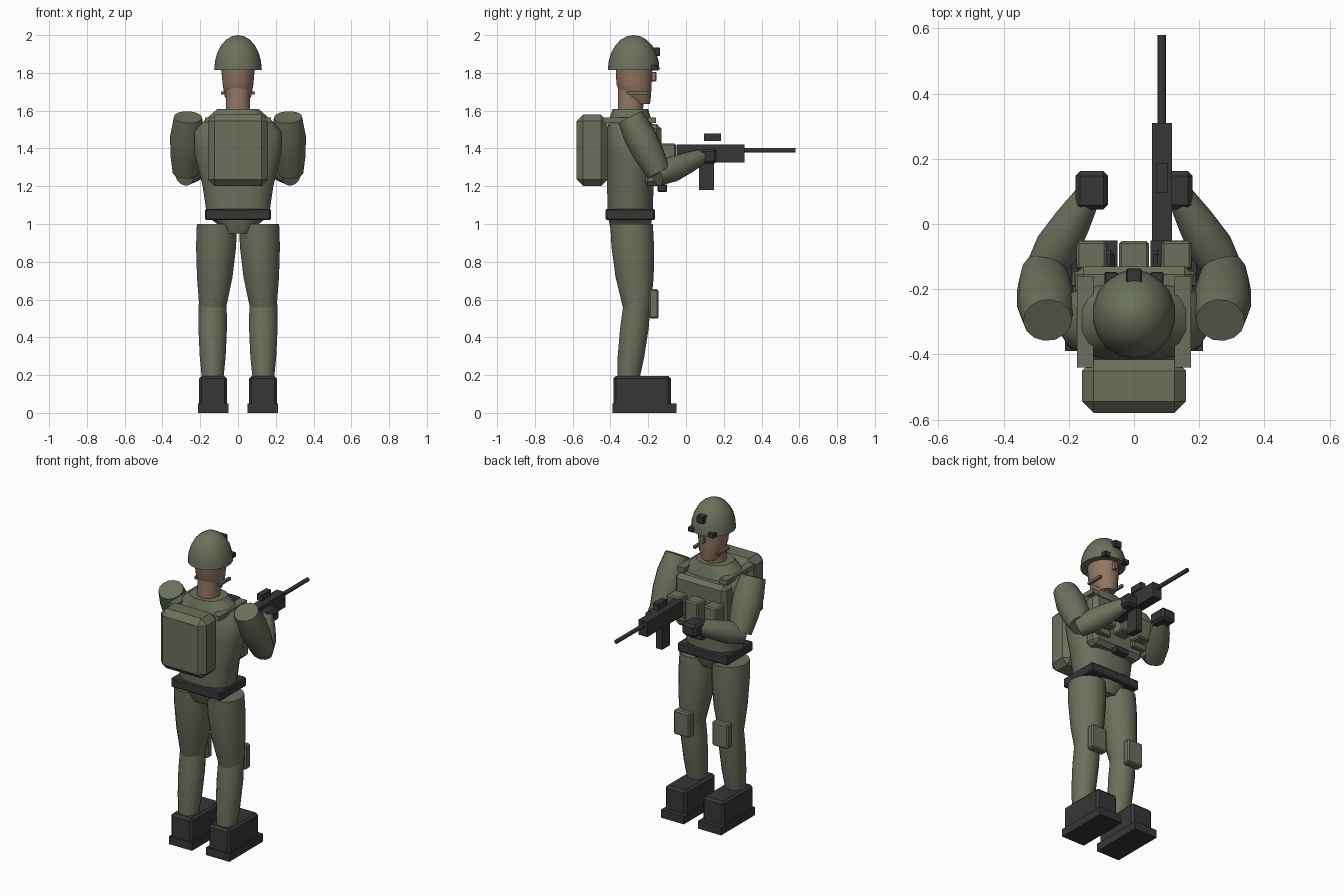
import bpy, bmesh, math
from mathutils import Vector, Matrix

if "Cube" in bpy.data.objects:
    bpy.data.objects.remove(bpy.data.objects["Cube"])


def material(name, rgb):
    m = bpy.data.materials.new(name)
    m.diffuse_color = (*rgb, 1)
    m.use_nodes = True
    m.node_tree.nodes["Principled BSDF"].inputs["Base Color"].default_value = m.diffuse_color
    return m


GREEN = material("olive cloth", (0.145, 0.163, 0.108))
DARK = material("dark gear", (0.037, 0.037, 0.039))
SKIN = material("skin", (0.29, 0.185, 0.125))


def finish(name, bm, mat, smooth=None):
    bmesh.ops.recalc_face_normals(bm, faces=bm.faces)
    me = bpy.data.meshes.new(name)
    bm.to_mesh(me)
    bm.free()
    ob = bpy.data.objects.new(name, me)
    bpy.context.collection.objects.link(ob)
    me.materials.append(mat)
    if smooth:
        bpy.ops.object.select_all(action='DESELECT')
        ob.select_set(True)
        bpy.context.view_layer.objects.active = ob
        bpy.ops.object.shade_smooth_by_angle(angle=math.radians(smooth))
    return ob


def box(name, x, y, z, mat, bevel=0.0):
    """Box from (min, max) ranges with chamfered edges."""
    bm = bmesh.new()
    bmesh.ops.create_cube(bm, size=1)
    for v in bm.verts:
        v.co = [(a + b) / 2 + c * (b - a) for c, (a, b) in zip(v.co, (x, y, z))]
    if bevel:
        bmesh.ops.bevel(bm, geom=bm.edges[:], offset=bevel, segments=1,
                        affect='EDGES', profile=0.5)
    return finish(name, bm, mat)


def skin_rings(bm, rings):
    loops = [[bm.verts.new(p) for p in r] for r in rings]
    n = len(loops[0])
    for a, b in zip(loops, loops[1:]):
        for i in range(n):
            bm.faces.new((a[i], a[(i + 1) % n], b[(i + 1) % n], b[i]))
    bm.faces.new(loops[0])
    bm.faces.new(loops[-1])


def loft(name, rows, mat, sides=16, power=1.0, smooth=40):
    """Stack of ovals, each row is (z, centre x, centre y, radius x, radius y)."""
    def sp(v):
        return math.copysign(abs(v) ** power, v)
    bm = bmesh.new()
    angles = [math.tau * (i + 0.5) / sides for i in range(sides)]
    skin_rings(bm, [[(cx + rx * sp(math.cos(a)), cy + ry * sp(math.sin(a)), z)
                     for a in angles] for z, cx, cy, rx, ry in rows])
    return finish(name, bm, mat, smooth)


def limb(name, start, end, radii, mat, sides=14, widen=1.0):
    """Tapered tube between two points; radii are spread evenly along it."""
    a, b = Vector(start), Vector(end)
    rot = (b - a).to_track_quat('Z', 'X').to_matrix()
    bm = bmesh.new()
    rings = []
    for k, r in enumerate(radii):
        c = a.lerp(b, k / (len(radii) - 1))
        rings.append([c + rot @ Vector((r * widen * math.cos(t), r * math.sin(t), 0))
                      for t in (math.tau * (i + 0.5) / sides for i in range(sides))])
    skin_rings(bm, rings)
    return finish(name, bm, mat, 40)


# Torso, pelvis and belt
loft("torso", [(1.03, 0, -0.295, 0.165, 0.12), (1.2, 0, -0.295, 0.19, 0.125),
               (1.38, 0, -0.295, 0.235, 0.125), (1.49, 0, -0.295, 0.235, 0.125),
               (1.55, 0, -0.295, 0.18, 0.115), (1.61, 0, -0.295, 0.11, 0.095)],
     GREEN, power=0.8)
loft("pelvis", [(0.95, 0, -0.295, 0.085, 0.09), (0.99, 0, -0.295, 0.10, 0.11),
                (1.03, 0, -0.295, 0.15, 0.118)], GREEN, power=0.8)
box("belt", (-0.175, 0.175), (-0.425, -0.165), (1.02, 1.08), DARK, 0.007)

# Chest rig and pouches
box("chest_plate", (-0.18, 0.18), (-0.23, -0.13), (1.2, 1.53), GREEN, 0.025)
for i, x in enumerate((-0.13, 0, 0.13)):
    box(f"pouch_{i}", (x - 0.046, x + 0.046), (-0.14, -0.052), (1.29, 1.425), GREEN, 0.008)
    if x:
        box(f"pouch_backing_{i}", (x - 0.048, x + 0.048), (-0.14, -0.105), (1.25, 1.29), GREEN, 0.005)
box("buckle", (-0.045, 0.045), (-0.15, -0.10), (1.17, 1.21), DARK, 0.005)

# Backpack
box("backpack", (-0.16, 0.16), (-0.58, -0.415), (1.2, 1.58), GREEN, 0.036)

# Neck, head and nose
loft("neck", [(1.58, 0, -0.295, 0.066, 0.068), (1.72, 0, -0.29, 0.066, 0.07)], SKIN)
loft("head", [(1.635, 0, -0.235, 0.045, 0.045), (1.675, 0, -0.262, 0.072, 0.078),
              (1.74, 0, -0.275, 0.083, 0.095), (1.85, 0, -0.275, 0.093, 0.1)], SKIN)
box("nose", (-0.012, 0.012), (-0.19, -0.157), (1.755, 1.805), SKIN, 0.004)

# Helmet dome with fittings
dome = [(1.815 + 0.185 * math.sin(t), 0, -0.277, 0.127 * math.cos(t) + 0.001, 0.136 * math.cos(t) + 0.001)
        for t in (math.radians(d) for d in (0, 15, 30, 45, 60, 75, 90))]
loft("helmet", dome, GREEN, sides=18, smooth=50)
box("helmet_mount", (-0.024, 0.024), (-0.185, -0.137), (1.89, 1.935), DARK, 0.004)

# Gun
box("gun_body", (0.055, 0.116), (-0.05, 0.31), (1.325, 1.42), DARK)
box("gun_magazine", (0.064, 0.107), (0.07, 0.148), (1.18, 1.33), DARK)
box("gun_sight", (0.068, 0.104), (0.095, 0.185), (1.44, 1.48), DARK)
limb("gun_barrel", (0.085, 0.3, 1.39), (0.085, 0.58, 1.39), (0.013, 0.013), DARK, 10)

# Paired parts
for s, side in ((-1, "left"), (1, "right")):
    def span(a, b):
        return tuple(sorted((s * a, s * b)))

    # Straps and helmet side fittings
    box(f"shoulder_strap_{side}", span(0.125, 0.175), (-0.44, -0.16), (1.535, 1.565), GREEN)
    box(f"chin_strap_{side}", span(0.074, 0.09), (-0.31, -0.2), (1.685, 1.702), GREEN)
    box(f"helmet_clip_{side}", span(0.05, 0.09), (-0.185, -0.148), (1.812, 1.842), DARK, 0.003)

    # Arms
    limb(f"upper_arm_{side}", (s * 0.265, -0.295, 1.565), (s * 0.278, -0.145, 1.27),
         (0.075, 0.09, 0.085, 0.068), GREEN, widen=0.95)
    limb(f"forearm_{side}", (s * 0.285, -0.155, 1.255), (s * 0.14, 0.09, 1.36),
         (0.055, 0.068, 0.057, 0.04), GREEN)
    box(f"glove_{side}", span(0.08, 0.18), (0.045, 0.162), (1.32, 1.398), DARK, 0.014)

    # Legs
    loft(f"thigh_{side}", [(0.555, s * 0.134, -0.26, 0.072, 0.075),
                           (0.72, s * 0.123, -0.272, 0.096, 0.103),
                           (0.88, s * 0.116, -0.282, 0.108, 0.115),
                           (1.0, s * 0.112, -0.288, 0.108, 0.115)], GREEN)
    loft(f"shin_{side}", [(0.18, s * 0.134, -0.305, 0.058, 0.06),
                          (0.3, s * 0.134, -0.291, 0.07, 0.072),
                          (0.45, s * 0.134, -0.273, 0.077, 0.077),
                          (0.59, s * 0.134, -0.258, 0.075, 0.073)], GREEN)
    box(f"knee_pad_{side}", span(0.08, 0.19), (-0.195, -0.145), (0.5, 0.655), GREEN, 0.008)

    # Boots
    box(f"boot_{side}", span(0.058, 0.206), (-0.385, -0.08), (0.03, 0.195), DARK, 0.014)
    box(f"boot_sole_{side}", span(0.05, 0.212), (-0.39, -0.05), (0.0, 0.05), DARK)
